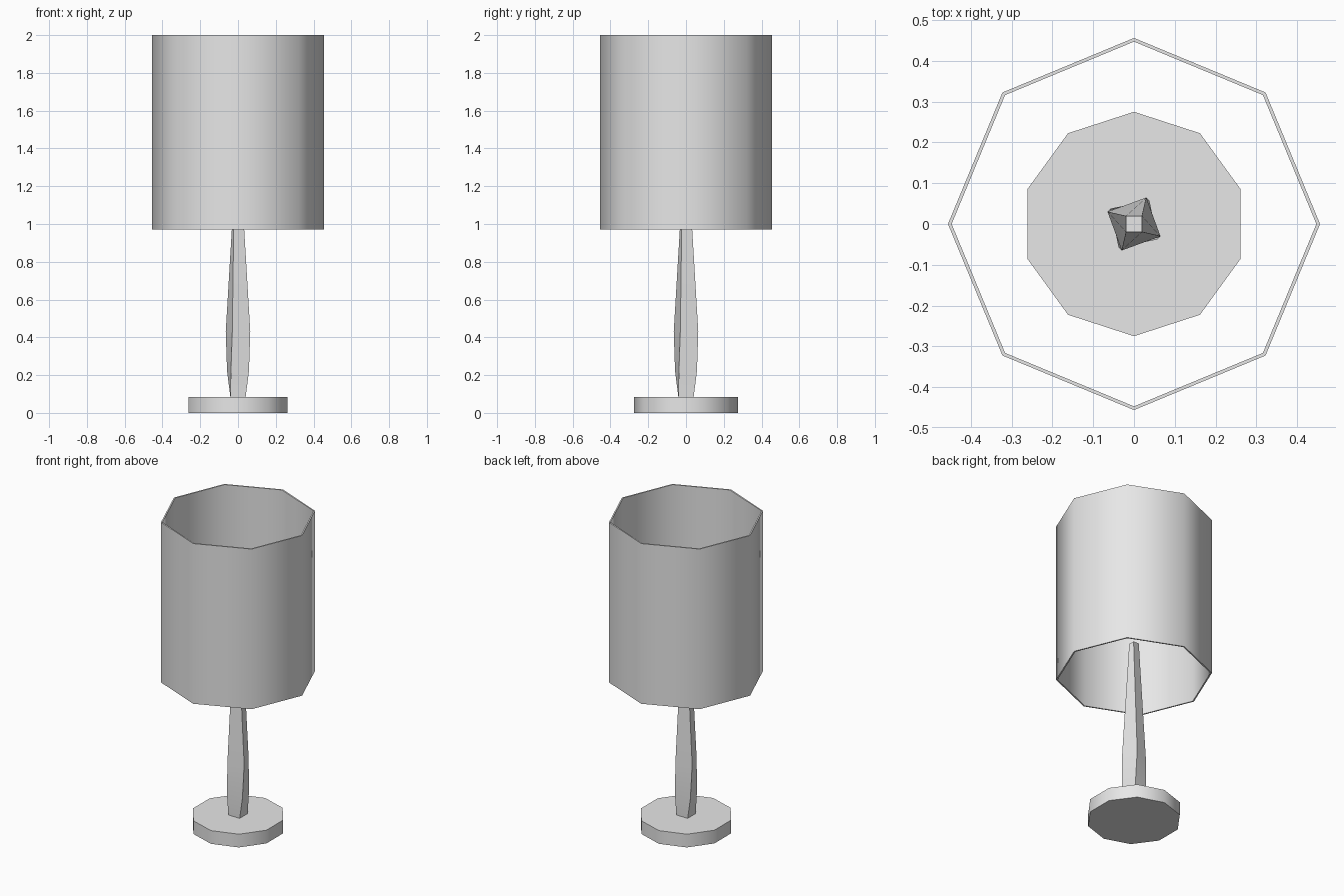
import bpy, bmesh
from math import radians, pi, cos, sin

cube = bpy.data.objects.get("Cube")
if cube:
    bpy.data.objects.remove(cube, do_unlink=True)

grey = bpy.data.materials.new("light grey")
grey.use_nodes = True
grey.diffuse_color = (0.8, 0.8, 0.8, 1)
grey.node_tree.nodes["Principled BSDF"].inputs["Base Color"].default_value = (0.8, 0.8, 0.8, 1)


def loft(name, sides, rings, start, smooth_angle, closed_loop=False):
    """Skin rings of (radius, z, twist in degrees); cap the ends or join them."""
    bm = bmesh.new()
    loops = []
    for r, z, twist in rings:
        angles = [radians(start + twist) + 2 * pi * i / sides for i in range(sides)]
        loops.append([bm.verts.new((r * cos(a), r * sin(a), z)) for a in angles])
    pairs = list(zip(loops, loops[1:]))
    if closed_loop:
        pairs.append((loops[-1], loops[0]))
    else:
        bm.faces.new(loops[0][::-1])
        bm.faces.new(loops[-1])
    for low, high in pairs:
        for i in range(sides):
            j = (i + 1) % sides
            bm.faces.new((low[i], low[j], high[j], high[i]))
    bmesh.ops.recalc_face_normals(bm, faces=bm.faces)
    mesh = bpy.data.meshes.new(name)
    bm.to_mesh(mesh)
    bm.free()
    mesh.materials.append(grey)
    obj = bpy.data.objects.new(name, mesh)
    bpy.context.collection.objects.link(obj)
    bpy.ops.object.select_all(action="DESELECT")
    obj.select_set(True)
    bpy.context.view_layer.objects.active = obj
    bpy.ops.object.shade_smooth_by_angle(angle=radians(smooth_angle))
    return obj


# Ten-sided foot
loft("base", 10, [(0.275, 0, 0), (0.275, 0.085, 0)], 90, 60)

# Square stem that swells and twists in the middle
loft("stem", 4, [(0.057, 0.085, 0), (0.069, 0.22, 12),
                 (0.0716, 0.43, 20), (0.028, 1.19, 0)], 45, 30)

# Thin eight-sided open shade
loft("lampshade", 8, [(0.456, 0.97, 0), (0.456, 2, 0),
                      (0.447, 2, 0), (0.447, 0.97, 0)], 0, 60, closed_loop=True)
